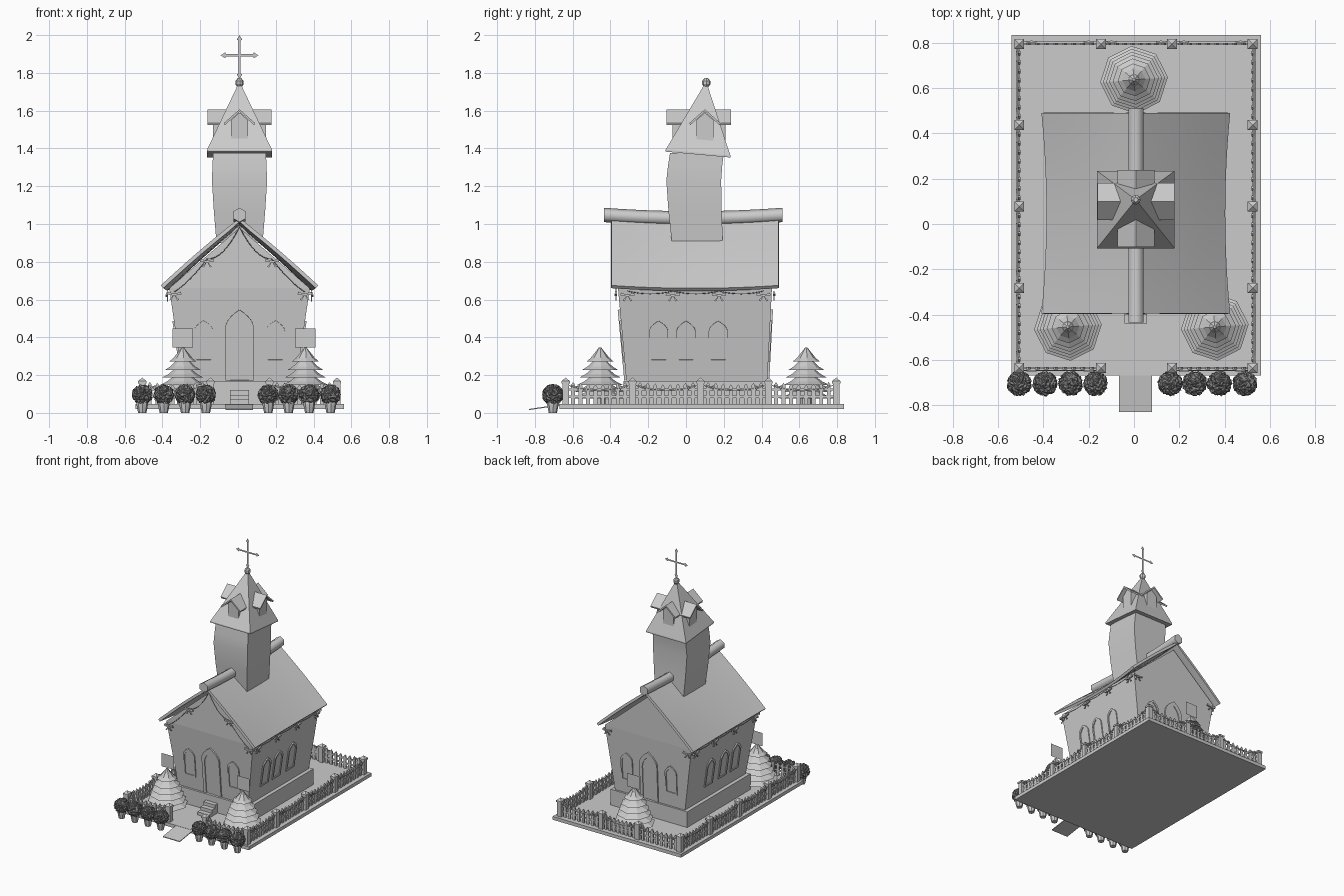
import bpy, bmesh, math, random
from mathutils import Matrix, Vector

random.seed(4)
if "Cube" in bpy.data.objects:
    bpy.data.objects.remove(bpy.data.objects["Cube"], do_unlink=True)


def paint(name, v):
    mat = bpy.data.materials.new(name)
    mat.use_nodes = True
    mat.diffuse_color = (v, v, v, 1)
    mat.node_tree.nodes["Principled BSDF"].inputs["Base Color"].default_value = (v, v, v, 1)
    return mat


grey, dark = paint("plain grey", .6), paint("dark grey", .22)
CX = 0.008
I = Matrix.Identity(4)


def place(x, y, z=0, turn=0, lean=0):
    return (Matrix.Translation((x, y, z)) @ Matrix.Rotation(math.radians(turn), 4, 'Z')
            @ Matrix.Rotation(math.radians(lean), 4, 'X'))


def finish(bm, name, mat=grey):
    bmesh.ops.recalc_face_normals(bm, faces=bm.faces)
    me = bpy.data.meshes.new(name)
    bm.to_mesh(me)
    bm.free()
    ob = bpy.data.objects.new(name, me)
    me.materials.append(mat)
    bpy.context.collection.objects.link(ob)
    return ob


def hull(bm, pts, m=I):
    vs = [bm.verts.new(m @ Vector(p)) for p in pts]
    bmesh.ops.convex_hull(bm, input=vs)


def box(bm, x0, x1, y0, y1, z0, z1, m=I):
    hull(bm, [(x, y, z) for x in (x0, x1) for y in (y0, y1) for z in (z0, z1)], m)


def slab(bm, outline, y0, y1, m=I):
    # convex x-z outline given thickness along y
    hull(bm, [(x, y, z) for x, z in outline for y in (y0, y1)], m)


def plate(bm, outline, m, y=0):
    # single upright face
    bm.faces.new([bm.verts.new(m @ Vector((x, y, z))) for x, z in outline])


def oblong(w, z0, z1):
    return [(-w, z0), (w, z0), (w, z1), (-w, z1)]


def loft(bm, rings, cap=True):
    rows = [[bm.verts.new(p) for p in r] for r in rings]
    n = len(rows[0])
    for a, b in zip(rows, rows[1:]):
        for i in range(n):
            bm.faces.new((a[i], a[(i + 1) % n], b[(i + 1) % n], b[i]))
    if cap:
        bm.faces.new(rows[0])
        bm.faces.new(rows[-1])


def ring(x, y, z, r, n=8):
    return [(x + r * math.cos((i + .1) * math.tau / n), y + r * math.sin((i + .1) * math.tau / n), z)
            for i in range(n)]


# Ground slab and sloping path
bm = bmesh.new()
box(bm, -.542, .562, -.67, .836, .02, .046)
finish(bm, "ground")
bm = bmesh.new()
hull(bm, [(x, y, z + t) for x in (-.066, .08) for y, z in ((-.83, .015), (-.66, .04)) for t in (0, .006)])
finish(bm, "path")

# Plinth, steps and flared walls with gables
bm = bmesh.new()
box(bm, CX - .33, CX + .33, -.332, .445, .04, .168)
finish(bm, "plinth")
bm = bmesh.new()
for i in range(3):
    box(bm, CX - .05, CX + .05, -.44 + i * .037, -.325, .04, .07 + i * .025)
finish(bm, "steps")
bm = bmesh.new()
hull(bm, [(CX + s * w, y, z) for s in (-1, 1) for w, y, z in (
    (.30, -.315, .16), (.30, .43, .16), (.372, -.36, .66), (.372, .455, .66))]
    + [(CX, -.36, .98), (CX, .455, .98)])
finish(bm, "walls")

# Sagging main roof
bm = bmesh.new()
N, M = 12, 6
rows = []
for j in range(N + 1):
    sag = 1 - (2 * j / N - 1) ** 2
    row = []
    for i in range(-M, M + 1):
        t = abs(i) / M
        x = (.417 - .022 * sag) * i / M
        z = 1.032 - .02 * sag - (.357 - .005 * sag) * t + .008 * math.sin(math.pi * t)
        row.append(bm.verts.new((CX + x, -.395 + .885 * j / N, z)))
    rows.append(row)
for a, b in zip(rows, rows[1:]):
    for i in range(2 * M):
        bm.faces.new((a[i], a[i + 1], b[i + 1], b[i]))
roof = finish(bm, "main_roof")
roof.modifiers.new("thickness", 'SOLIDIFY').thickness = .02
roof.modifiers.new("crisp_rim", 'EDGE_SPLIT').split_angle = math.radians(40)

# Ridge roll
bm = bmesh.new()
loft(bm, [[(CX + .038 * math.sin(k * math.tau / 6), -.435 + .945 * j / N,
            1.048 - .018 * (1 - (2 * j / N - 1) ** 2) + .038 * math.cos(k * math.tau / 6))
           for k in range(6)] for j in range(N + 1)])
finish(bm, "ridge_roll")

# Crooked tower
bm = bmesh.new()
loft(bm, [[(CX - w, y0, z), (CX + w, y0, z), (CX + w, y1, z), (CX - w, y1, z)] for w, y0, y1, z in (
    (.122, -.075, .195, .9), (.136, -.093, .189, 1.07), (.146, -.104, .186, 1.23),
    (.143, -.095, .192, 1.31), (.14, -.085, .2, 1.375))])
finish(bm, "tower")

# Spire with tilted eaves
bm = bmesh.new()
hull(bm, [(CX + s * .172, y, z + d) for s in (-1, 1) for y, z in ((-.108, 1.383), (.235, 1.352)) for d in (0, .01)]
     + [(CX, .107, 1.755)])
finish(bm, "spire")

# Four dormers around the spire
body, tops = bmesh.new(), bmesh.new()
for turn in range(0, 360, 90):
    m = place(CX, .1 if turn % 180 else .068, 0, turn)
    slab(body, [(-.045, 1.44), (.045, 1.44), (.045, 1.55), (0, 1.59), (-.045, 1.55)], -.14, 0, m)
    for s in (-1, 1):
        slab(tops, [(0, 1.607), (0, 1.593), (s * .082, 1.535), (s * .078, 1.523)], -.17, -.03, m)
finish(body, "dormer_bodies")
finish(tops, "dormer_roofs")

# Finial and flat cross
bm = bmesh.new()
loft(bm, [ring(CX, .107, z, r) for z, r in ((1.725, .012), (1.74, .022), (1.757, .022), (1.772, .01))])
finish(bm, "finial")
bm = bmesh.new()
for ang, reach in ((0, .107), (90, .1), (180, .125), (-90, .1)):
    arm = place(CX, .107, 1.893) @ Matrix.Rotation(math.radians(ang), 4, 'Y')
    plate(bm, oblong(.006, 0, reach - .015), arm)
    plate(bm, [(0, reach), (.015, reach - .024), (0, reach - .032), (-.015, reach - .024)], arm)
finish(bm, "cross")


# Arched door and window frames
def arch(w, h, base):
    k = 6
    left = [(-w * (1 - (i / k) ** 2), h * (.74 + .26 * i / k)) for i in range(k + 1)]
    return [(-w, base)] + left + [(-x, z) for x, z in reversed(left[:-1])] + [(w, base)]


def opening(bm, m, w, h, t, sill):
    outer, inner = arch(w, h, 0), arch(w - t, h - 1.5 * t, sill)
    loft(bm, [[m @ Vector((x, y, z)) for x, z in o] for o, y in (
        (outer, .01), (outer, -.008), (inner, -.008), (inner, -.002))], False)
    plate(bm, inner, m, -.002)


bm = bmesh.new()
for y in (-.145, 0, .17):
    for s in (-1, 1):
        opening(bm, place(CX + s * .315, y, .27, s * 90, 8.5), .05, .22, .012, .012)
for x in (-.19, .19):
    opening(bm, place(CX + x, -.324, .27, 0, 5.3), .05, .22, .012, .012)
    opening(bm, place(CX + x, .435, .27, 180, 3), .05, .22, .012, .012)
finish(bm, "windows")
bm = bmesh.new()
opening(bm, place(CX, -.319, .173, 0, 5.3), .075, .375, .024, 0)
opening(bm, place(CX, .433, .173, 180, 3), .075, .375, .024, 0)
finish(bm, "doors")

# Layered trees with a hanging board over each
tree, board = bmesh.new(), bmesh.new()
tiers = ((.15, .075), (.137, .11), (.124, .147), (.11, .187), (.094, .228), (.072, .272))
for x, y in ((-.292, -.455), (.357, -.455), (0, .637)):
    loft(tree, [ring(x, y, .045, .03), ring(x, y, .12, .03)])
    for r, z in tiers:
        loft(tree, [ring(x, y, z + .014, r * .5), ring(x, y, z, r), ring(x, y, z + .018, r * .7),
                    ring(x, y, z + .05, r * .35)])
    loft(tree, [ring(x, y, z, r) for r, z in ((.04, .3), (.022, .325), (.006, .347))])
    plate(board, oblong(.054, .345, .448), place(x, y + .01))
finish(tree, "trees")
finish(board, "boards")

# Potted bushes along the front
pots, bush = bmesh.new(), bmesh.new()
for x in (-.507, -.393, -.28, -.17, .16, .268, .377, .49):
    loft(pots, [ring(x, -.705, z, r) for z, r in ((0, .022), (.045, .031), (.058, .031))])
    ball = bmesh.ops.create_icosphere(bush, subdivisions=4, radius=1)["verts"]
    for v in ball:
        v.co = Vector((x, -.705, .096)) + v.co * random.uniform(.045, .058)
finish(pots, "pots")
finish(bush, "bushes", dark)

# Picket fence with capped posts
swags = []
posts, pickets, bows = bmesh.new(), bmesh.new(), bmesh.new()


def bow(m):
    for s in (-1, 1):
        slab(bows, [(0, .004), (s * .034, .017), (s * .038, .002), (0, -.004)], -.006, .004, m)
        slab(bows, [(0, .002), (s * .016, -.03), (s * .026, -.025)], -.003, .003, m)
    box(bows, -.007, .007, -.009, .004, -.007, .007, m)


def section(a, b):
    a, b = Vector(a), Vector(b)
    turn = math.degrees(math.atan2(b.y - a.y, b.x - a.x))
    length = (b - a).length
    m = place(a.x, a.y, 0, turn)
    for z in (.08, .118):
        box(pickets, 0, length, -.003, .003, z, z + .012, m)
    for i in range(1, 9):
        x = length * i / 9
        top = .135 + .018 * abs(2 * i / 9 - 1)
        slab(pickets, [(x - .01, .045), (x + .01, .045), (x + .01, top), (x, top + .014), (x - .01, top)],
             -.005, .005, m)
    swags.append((m @ Vector((0, -.01, .15)), m @ Vector((length, -.01, .15)), .03))
    for t in (.15, .85):
        bow(m @ Matrix.Translation((length * t, -.01, .138)) @ Matrix.Scale(.6, 4))


xs, ys = (-.507, -.146, .167, .524), (-.637, -.283, .077, .437, .795)
for x, y in [(x, y) for x in xs for y in ys if x in (xs[0], xs[-1]) or y in (ys[0], ys[-1])]:
    box(posts, x - .018, x + .018, y - .018, y + .018, .04, .16)
    hull(posts, [(x + i * .022, y + j * .022, z) for i in (-1, 1) for j in (-1, 1) for z in (.155, .168)]
         + [(x, y, .187)])
for lo, hi in zip(ys, ys[1:]):
    section((xs[0], hi), (xs[0], lo))
    section((xs[-1], lo), (xs[-1], hi))
for lo, hi in zip(xs, xs[1:]):
    section((hi, ys[-1]), (lo, ys[-1]))
    if lo != xs[1]:
        section((lo, ys[0]), (hi, ys[0]))

# Bows and swags under the eaves
for s in (-1, 1):
    bow(place(CX + s * .172, -.37, .8))
    bow(place(CX + s * .345, -.37, .625))
    bow(place(CX + s * .345, .465, .625, 180))
    swags += [((CX, -.37, .985), (CX + s * .172, -.37, .815), .045),
              ((CX + s * .172, -.37, .815), (CX + s * .345, -.37, .64), .015)]
    side = (-.31, -.07, .175, .41)
    for y in side:
        bow(place(CX + s * .382, y, .62, s * 90))
    for a, b in zip(side, side[1:]):
        swags.append(((CX + s * .382, a, .645), (CX + s * .382, b, .645), .015))
finish(posts, "fence_posts")
finish(pickets, "fence_pickets")
finish(bows, "bows")
cu = bpy.data.curves.new("garlands", 'CURVE')
cu.dimensions, cu.bevel_depth, cu.bevel_resolution = '3D', .002, 0
for a, b, dip in swags:
    sp = cu.splines.new('POLY')
    sp.points.add(8)
    for i, p in enumerate(sp.points):
        t = i / 8
        p.co = (*(Vector(a).lerp(Vector(b), t) - Vector((0, 0, 4 * dip * t * (1 - t)))), 1)
cu.materials.append(grey)
bpy.context.collection.objects.link(bpy.data.objects.new("garlands", cu))

# Smooth only the gently bent surfaces
bpy.ops.object.select_all(action='DESELECT')
for name in ("main_roof", "ridge_roll", "tower"):
    bpy.data.objects[name].select_set(True)
bpy.context.view_layer.objects.active = roof
bpy.ops.object.shade_smooth_by_angle(angle=math.radians(65))
